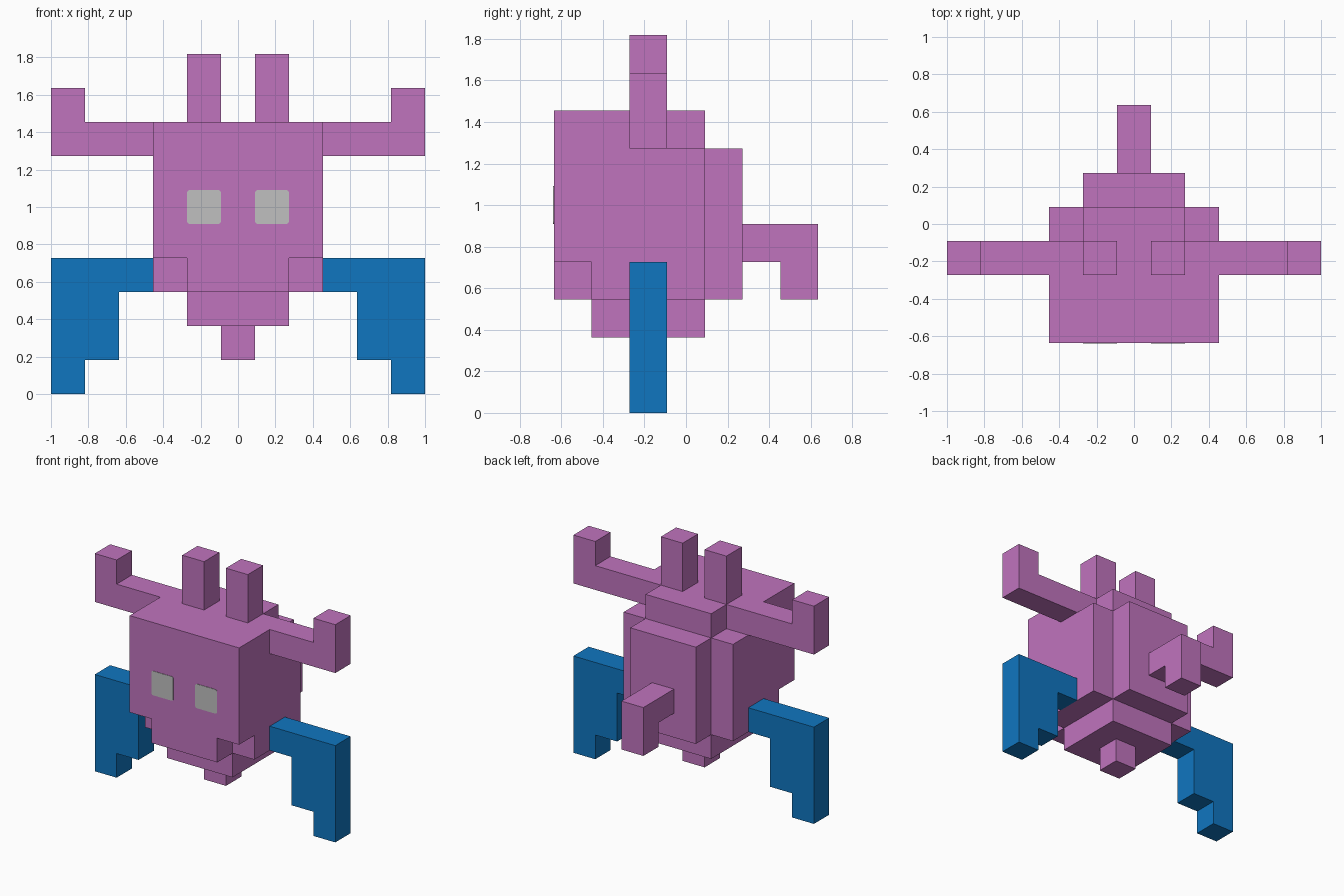
import bpy, bmesh, math
from mathutils import Vector

cube = bpy.data.objects.get("Cube")
if cube:
    bpy.data.objects.remove(cube, do_unlink=True)

U = 2 / 11  # edge of one block


def material(name, rgb):
    m = bpy.data.materials.new(name)
    m.diffuse_color = (*rgb, 1)
    m.use_nodes = True
    bsdf = m.node_tree.nodes["Principled BSDF"]
    bsdf.inputs["Base Color"].default_value = (*rgb, 1)
    bsdf.inputs["Roughness"].default_value = 0.8
    return m


ORCHID = material("orchid", (0.527, 0.174, 0.515))
BLUE = material("blue", (0.005, 0.181, 0.527))
GREY = material("light grey", (0.527, 0.527, 0.527))


def finish(name, bm, mat):
    me = bpy.data.meshes.new(name)
    bm.to_mesh(me)
    bm.free()
    me.materials.append(mat)
    ob = bpy.data.objects.new(name, me)
    bpy.context.collection.objects.link(ob)
    return ob


def cells(box):
    """Block cells inside (x0, x1, y0, y1, z0, z1), bounds in block units."""
    x0, x1, y0, y1, z0, z1 = box
    n = lambda a, b: range(int(round(b - a)))
    return {(x0 + i + .5, y0 + j + .5, z0 + k + .5)
            for i in n(x0, x1) for j in n(y0, y1) for k in n(z0, z1)}


def blocks(name, mat, add, cut=(), side=1):
    """Join boxes of blocks, carve others away and keep only the outer skin."""
    solid = set().union(*map(cells, add)).difference(*map(cells, cut))
    bm = bmesh.new()
    for c in solid:
        for axis in range(3):
            for s in (-1, 1):
                d = Vector((0, 0, 0))
                d[axis] = s
                if tuple(Vector(c) + d) in solid:
                    continue
                a, b = Vector((0, 0, 0)), Vector((0, 0, 0))
                a[(axis + 1) % 3] = .5
                b[(axis + 2) % 3] = .5 * s
                mid = Vector(c) + d / 2
                ring = [mid - a - b, mid + a - b, mid + a + b, mid - a + b]
                bm.faces.new([bm.verts.new((p.x * side * U, p.y * U, p.z * U))
                              for p in ring])
    bmesh.ops.remove_doubles(bm, verts=bm.verts, dist=1e-4)
    bmesh.ops.recalc_face_normals(bm, faces=bm.faces)
    bmesh.ops.dissolve_limit(bm, angle_limit=math.radians(1),
                             verts=bm.verts, edges=bm.edges)
    return finish(name, bm, mat)


def eye(name, x):
    """Thin square plate with slightly rounded corners."""
    bm = bmesh.new()
    r, h = 0.015, U / 2
    pts = []
    for q, (sx, sz) in enumerate(((1, 1), (-1, 1), (-1, -1), (1, -1))):
        for i in range(4):
            t = math.radians(90 * q + 30 * i)
            pts.append((x + sx * (h - r) + r * math.cos(t), -3.5 * U,
                        5.5 * U + sz * (h - r) + r * math.sin(t)))
    face = bm.faces.new([bm.verts.new(p) for p in pts])
    out = bmesh.ops.extrude_face_region(bm, geom=[face])
    for v in out["geom"]:
        if isinstance(v, bmesh.types.BMVert):
            v.co.y -= 0.003
    bmesh.ops.recalc_face_normals(bm, faces=bm.faces)
    return finish(name, bm, GREY)


# Body: main block with lower front and upper back corners carved, plus back slab
corners = []
for x in (-2.5, 1.5):
    corners += [(x, x + 1, -3.5, -2.5, 3, 4), (x, x + 1, -.5, .5, 7, 8)]
blocks("body", ORCHID,
       [(-2.5, 2.5, -3.5, .5, 3, 8), (-1.5, 1.5, .5, 1.5, 3, 7)], corners)

# Stepped underside
blocks("belly", ORCHID,
       [(-1.5, 1.5, -2.5, .5, 2, 3), (-.5, .5, -1.5, -.5, 1, 2)])

# Tail with drooping tip
blocks("tail", ORCHID,
       [(-.5, .5, 1.5, 3.5, 4, 5), (-.5, .5, 2.5, 3.5, 3, 4)])

# Paired parts
for label, s in (("left", 1), ("right", -1)):
    blocks(label + "_ear", ORCHID, [(.5, 1.5, -1.5, -.5, 8, 10)], side=s)
    blocks(label + "_arm", ORCHID,
           [(2.5, 5.5, -1.5, -.5, 7, 8), (4.5, 5.5, -1.5, -.5, 8, 9)], side=s)
    blocks(label + "_leg", BLUE,
           [(2.5, 5.5, -1.5, -.5, 3, 4), (3.5, 5.5, -1.5, -.5, 1, 3),
            (4.5, 5.5, -1.5, -.5, 0, 1)], side=s)
    eye(label + "_eye", s * U)
